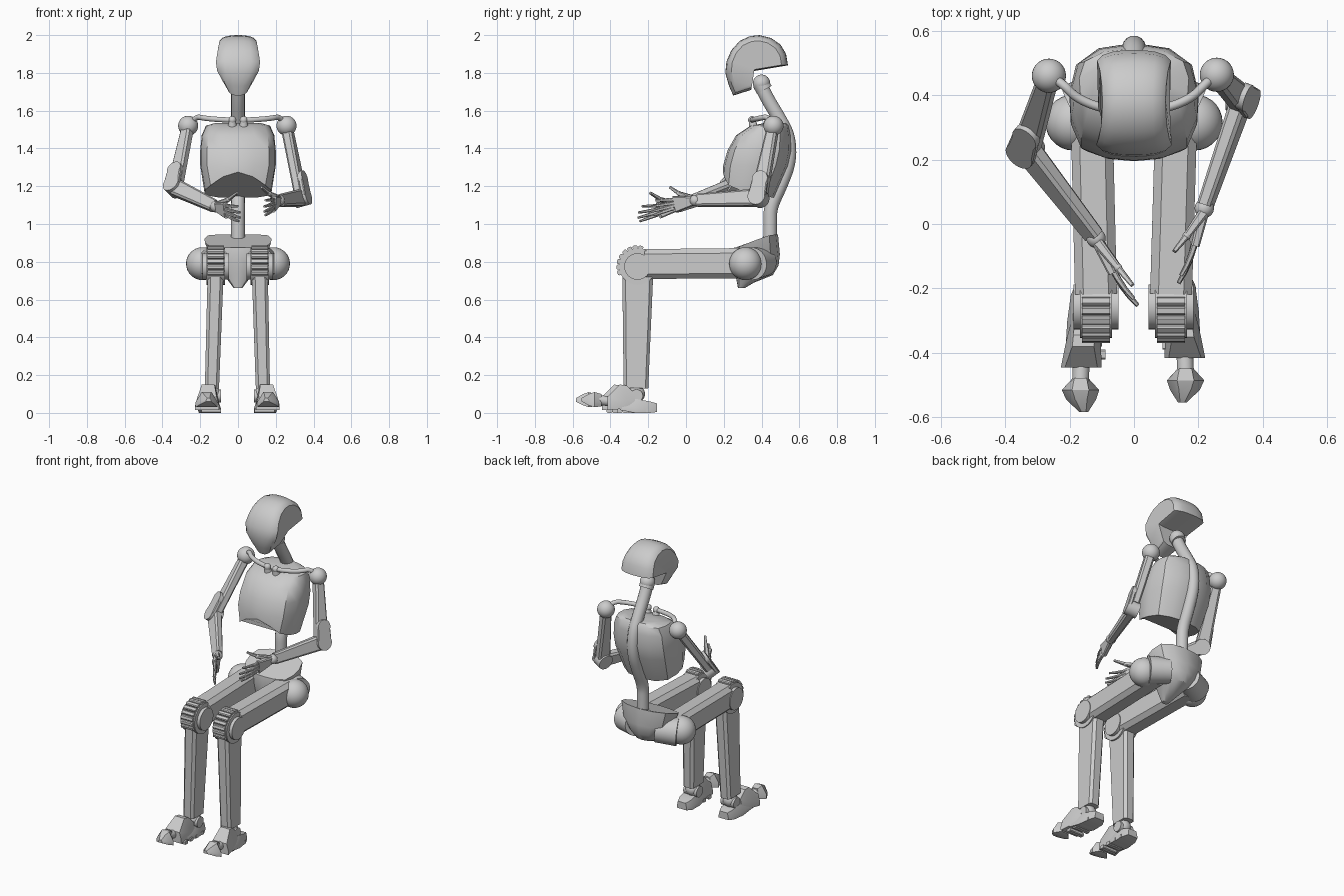
import bpy, bmesh, math
from mathutils import Vector as V

if "Cube" in bpy.data.objects:
    bpy.data.objects.remove(bpy.data.objects["Cube"])


def finish(ob, angle=32):
    bpy.ops.object.select_all(action='DESELECT')
    ob.select_set(True)
    bpy.context.view_layer.objects.active = ob
    bpy.ops.object.shade_smooth_by_angle(angle=math.radians(angle))
    return ob


def from_bm(name, bm):
    bmesh.ops.recalc_face_normals(bm, faces=bm.faces)
    me = bpy.data.meshes.new(name)
    bm.to_mesh(me)
    bm.free()
    ob = bpy.data.objects.new(name, me)
    bpy.context.collection.objects.link(ob)
    return finish(ob)


def loft(name, rings):
    bm = bmesh.new()
    vs = [[bm.verts.new(p) for p in r] for r in rings]
    n = len(vs[0])
    for a, b in zip(vs, vs[1:]):
        for i in range(n):
            bm.faces.new((a[i], a[(i + 1) % n], b[(i + 1) % n], b[i]))
    bm.faces.new(vs[0])
    bm.faces.new(vs[-1])
    return from_bm(name, bm)


def limb(name, a, b, size_a, size_b, side=(1, 0, 0), c=.6):
    """Chamfered tapering box from a to b; sizes are (along side, across)."""
    a, b, side = V(a), V(b), V(side)
    d = (b - a).normalized()
    side = (side - d * side.dot(d)).normalized()
    up = d.cross(side)
    rings = []
    for p, (w, h) in ((a, size_a), (b, size_b)):
        m = min(w, h) / 2 * (1 - c)
        w, h = w / 2, h / 2
        q = [(w, h - m), (w - m, h), (m - w, h), (-w, h - m),
             (-w, m - h), (m - w, -h), (w - m, -h), (w, m - h)]
        rings.append([p + side * x + up * y for x, y in q])
    return loft(name, rings)


def rod(name, a, b, r1, r2=None, n=32):
    a, b = V(a), V(b)
    d = b - a
    bm = bmesh.new()
    mat = d.to_track_quat('Z', 'Y').to_matrix().to_4x4()
    mat.translation = (a + b) / 2
    bmesh.ops.create_cone(bm, cap_ends=True, segments=n, radius1=r1,
                          radius2=r1 if r2 is None else r2, depth=d.length, matrix=mat)
    return from_bm(name, bm)


def ball(name, c, r):
    bm = bmesh.new()
    bmesh.ops.create_uvsphere(bm, u_segments=28, v_segments=16, radius=r)
    bmesh.ops.translate(bm, verts=bm.verts, vec=c)
    return from_bm(name, bm)


def tube(name, pts, r):
    cu = bpy.data.curves.new(name, 'CURVE')
    cu.dimensions = '3D'
    cu.bevel_depth, cu.bevel_resolution, cu.use_fill_caps = r, 5, True
    sp = cu.splines.new('NURBS')
    sp.points.add(len(pts) - 1)
    for p, q in zip(sp.points, pts):
        p.co = (*q, 1)
    sp.use_endpoint_u, sp.order_u, sp.resolution_u = True, 3, 6
    ob = bpy.data.objects.new(name, cu)
    bpy.context.collection.objects.link(ob)
    bpy.ops.object.select_all(action='DESELECT')
    ob.select_set(True)
    bpy.context.view_layer.objects.active = ob
    bpy.ops.object.convert(target='MESH')
    return finish(bpy.context.view_layer.objects.active)


def lerp(table, t):
    for (a, va), (b, vb) in zip(table, table[1:]):
        if t <= b:
            return va + (vb - va) * max(0, t - a) / (b - a)
    return table[-1][1]


# Head: side profile swept across the width, narrowing to the chin
prof = [(.25, 1.68), (.228, 1.73), (.208, 1.80), (.214, 1.86), (.24, 1.92), (.285, 1.97),
        (.34, 1.995), (.39, 2.0), (.45, 1.985), (.50, 1.95), (.53, 1.90), (.54, 1.84),
        (.36, 1.81), (.345, 1.71)]
width = [(1.68, .055), (1.74, .085), (1.80, .11), (1.86, .117), (1.93, .108), (2.0, .098)]
slices = [(0, 1), (.3, .993), (.6, .965), (.85, .905), (1, .8)]
slices = [(-f, s) for f, s in slices[:0:-1]] + slices
loft("head", [[(f * lerp(width, z), .37 + (y - .37) * s, 1.85 + (z - 1.85) * s)
               for y, z in prof] for f, s in slices])

# Neck and spine
tube("spine", [(0, .39, 1.75), (0, .42, 1.68), (0, .50, 1.55), (0, .545, 1.46), (0, .55, 1.33),
               (0, .50, 1.20), (0, .447, 1.09), (0, .445, 1.0), (0, .445, .90)], .037)
ball("neck_joint", (0, .40, 1.745), .046)
rod("neck_collar", (0, .395, 1.745), (0, .415, 1.71), .044)

# Rib cage and pelvis share one faceted outline
half = [(0, -1), (.45, -.95), (.82, -.78), (.98, -.35), (1, .1), (.9, .6), (.55, .9), (0, 1)]
outline = half + [(-x, y) for x, y in half[-2:0:-1]]


def body(name, levels):
    rings = []
    for z, hw, yf, yb in levels:
        zs = z + z[-2:0:-1] if isinstance(z, list) else [z] * len(outline)
        rings.append([(x * hw, (yf + yb) / 2 + y * (yb - yf) / 2, h)
                      for (x, y), h in zip(outline, zs)])
    return loft(name, rings)


body("rib_cage", [(1.535, .12, .42, .53), (1.52, .17, .34, .545), (1.47, .192, .265, .557),
                  (1.39, .2, .22, .562), (1.31, .2, .197, .545),
                  ([1.275, 1.25, 1.205, 1.18, 1.165, 1.15, 1.14, 1.14], .177, .195, .47)])
body("pelvis", [([.875, .875, .88, .90, .92, .94, .945, .945], .178, .255, .487),
                (.84, .155, .25, .497), (.78, .115, .255, .49), (.73, .075, .262, .46),
                (.69, .045, .27, .36), (.66, .022, .275, .31)])


def hand(tag, wrist, d, n, thumb):
    w, d = V(wrist), V(d).normalized()
    n = V(n)
    n = (n - d * n.dot(d)).normalized()
    up = V((0, 0, 1))
    up = (up - d * up.z).normalized()
    ball(tag + "_wrist", w, .03)
    limb(tag + "_palm", w + d * .015, w + d * .115, (.032, .05), (.026, .088), n)
    # Four fingers fan out, three segments each
    for i, length in enumerate((.14, .15, .14, .115)):
        p = w + d * .105 + up * (.033 - .022 * i)
        f = (d + up * (.16 - .15 * i)).normalized()
        for k, part in enumerate((.42, .32, .26)):
            q = p + (f + n * .12 * k).normalized() * length * part
            r = .02 - .003 * k
            limb(f"{tag}_finger_{i}_{k}", p, q, (r, r), (r - .003, r - .003), n)
            ball(f"{tag}_knuckle_{i}_{k}", p, r * .55)
            p = q
    # Thumb
    a, t = w + d * .03 + up * .02, V(thumb)
    m = a.lerp(t, .55) - up * .008
    limb(tag + "_thumb_base", a, m, (.032, .034), (.022, .022), n)
    limb(tag + "_thumb_tip", m, t, (.02, .02), (.013, .013), n)
    ball(tag + "_thumb_joint", m, .013)


def arm(tag, s, shoulder, elbow, wrist, d, thumb):
    sh, el, wr = V(shoulder), V(elbow), V(wrist)
    u, f = (el - sh).normalized(), (wr - el).normalized()
    ax = u.cross(f).normalized()
    if ax.x * s < 0:
        ax = -ax
    ball(tag + "_shoulder", sh, .053)
    # Collarbone and its knob on the chest
    tube(tag + "_collarbone", [(s * .03, .35, 1.55), (s * .09, .355, 1.552),
                               (s * .18, .39, 1.56), (s * .225, .44, 1.57), sh], .014)
    ball(tag + "_chest_knob", (s * .03, .35, 1.55), .021)
    rod(tag + "_chest_knob_base", (s * .03, .36, 1.50), (s * .03, .35, 1.545), .028, .018)
    # Upper arm, elbow hinge and outer hinge plate
    limb(tag + "_upper_arm", sh + u * .03, el - u * .03, (.055, .06), (.05, .085), ax)
    rod(tag + "_elbow", el - ax * .035, el + ax * .042, .048)
    o = el + ax * .03
    limb(tag + "_elbow_plate", o - u * .095, o, (.024, .085), (.024, .098), ax)
    rod(tag + "_elbow_plate_end", o - u * .095 - ax * .012, o - u * .095 + ax * .012, .043)
    limb(tag + "_forearm", el, wr, (.055, .092), (.042, .066), ax)
    hand(tag, wr + f * .012, d, (-s, -.4, 0), thumb)


arm("right_arm", -1, (-.264, .46, 1.52), (-.335, .235, 1.195), (-.125, -.035, 1.095),
    (.125, -.23, -.045), (-.005, -.19, 1.165))
arm("left_arm", 1, (.257, .463, 1.52), (.335, .385, 1.14), (.222, .06, 1.125),
    (-.07, -.25, -.045), (.125, -.085, 1.195))


def foot(tag, s, x, dy):
    def block(name, secs):
        rings = []
        for y, off, hw, z0, z1, top in secs:
            c, t = x + s * off, hw * top
            y += dy
            m = (z1 - z0) * .35
            rings.append([(c - hw, y, z0), (c + hw, y, z0), (c + hw, y, z0 + m), (c + t, y, z1),
                          (c - t, y, z1), (c - hw, y, z0 + m)])
        return loft(tag + name, rings)
    # Heel and sole, instep, toe joint, toe wedge
    block("_heel", [(-.183, 0, .035, .005, .05, .8), (-.22, 0, .052, 0, .06, .8),
                    (-.30, .005, .058, 0, .075, .7), (-.38, .012, .056, .015, .06, .7)])
    block("_instep", [(-.30, .005, .045, .04, .10, .8), (-.345, .01, .052, .022, .145, .65),
                      (-.38, .014, .056, .02, .15, .6), (-.445, .02, .063, .015, .085, .8)])
    for i in range(4):
        y = -.24 - .055 * i + dy
        limb(f"{tag}_tread_{i}", (x - .05, y, .011), (x + .055, y, .011), (.03, .022), (.03, .022), (0, 1, 0))
    rod(tag + "_toe_joint", (x + s * .02, -.43 + dy, .06), (x + s * .022, -.50 + dy, .07), .026)
    block("_toes", [(-.478, .022, .024, .035, .10, .8), (-.515, .022, .058, .03, .11, .45),
                    (-.545, .02, .046, .04, .10, .4), (-.583, .012, .014, .06, .078, .5)])


def leg(tag, s, knee_x, ankle_x, dy):
    kx, ky, kz = s * knee_x, -.257, .775
    # Hip joint
    rod(tag + "_hip_link", (s * .07, .41, .80), (s * .185, .35, .79), .078, .086)
    ball(tag + "_hip_ball", (s * .188, .315, .79), .087)
    # Thigh and knee drum
    limb(tag + "_thigh", (s * .132, .36, .793), (kx, ky + .04, .788), (.13, .16), (.13, .158))
    rod(tag + "_knee_drum", (kx - .05, ky, kz), (kx + .05, ky, kz), .097)
    rod(tag + "_knee_disc", (kx - .07, ky, kz), (kx + .07, ky, kz), .07)
    # Ribbed kneecap wraps the front of the drum
    for i in range(8):
        t = math.radians(80 + 17 * i)
        c = V((kx, ky + math.cos(t) * .098, kz + math.sin(t) * .098))
        limb(f"{tag}_knee_rib_{i}", c - V((.043, 0, 0)), c + V((.043, 0, 0)), (.027, .026),
             (.027, .026), (0, math.cos(t), math.sin(t)))
    # Shin and ankle
    limb(tag + "_shin", (kx, -.255, .76), (s * ankle_x, -.265, .13), (.085, .165), (.075, .13))
    ball(tag + "_ankle", (s * ankle_x, -.262, .10), .045)
    rod(tag + "_ankle_pin", (s * ankle_x - .048, -.262, .09), (s * ankle_x + .048, -.262, .09), .034)
    foot(tag + "_foot", s, s * (ankle_x + .006), dy)


leg("right_leg", -1, .118, .138, 0)
leg("left_leg", 1, .115, .132, .03)
